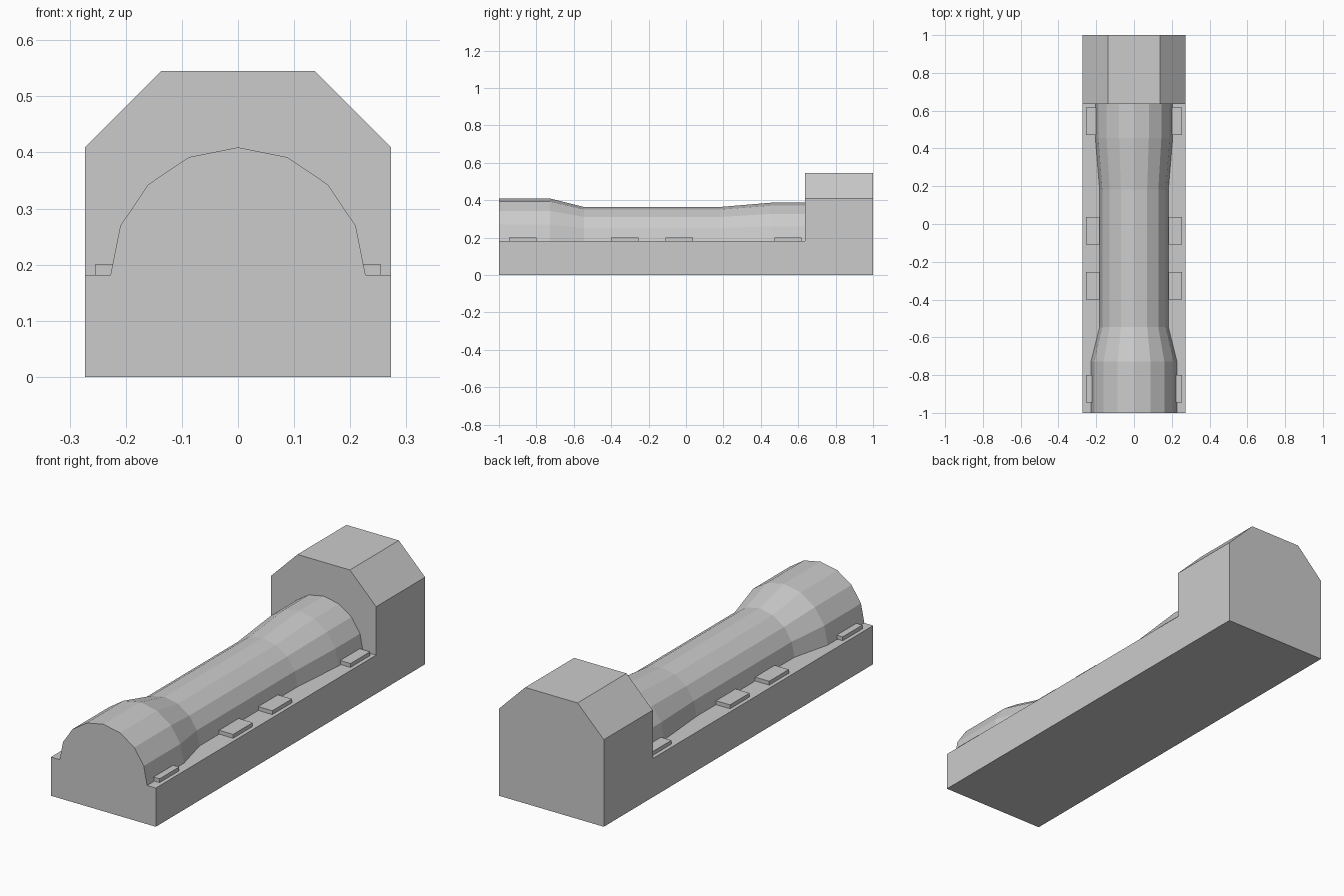
import bpy, bmesh, math

if "Cube" in bpy.data.objects:
    bpy.data.objects.remove(bpy.data.objects["Cube"])

U = 1 / 11            # base grid unit
W = 3 * U             # half width of the base
LEDGE = 2 * U         # height of the ledge


def finish(name, bm):
    bmesh.ops.recalc_face_normals(bm, faces=bm.faces)
    mesh = bpy.data.meshes.new(name)
    bm.to_mesh(mesh)
    bm.free()
    obj = bpy.data.objects.new(name, mesh)
    bpy.context.collection.objects.link(obj)
    return obj


def ring(bm, points, y):
    return [bm.verts.new((x, y, z)) for x, z in points]


def bridge(bm, a, b):
    n = len(a)
    for i in range(n):
        bm.faces.new((a[i], a[(i + 1) % n], b[(i + 1) % n], b[i]))


def barrel_profile(r):
    # base outline with an 8-segment half-round barrel on top
    arc = [(-r * math.cos(math.pi * i / 8), LEDGE + r * math.sin(math.pi * i / 8))
           for i in range(9)]
    return [(-W, 0), (-W, LEDGE)] + arc + [(W, LEDGE), (W, 0)]


# Base and barrel: lofted cross-sections along y (y, barrel radius)
bm = bmesh.new()
sections = [(-11, 2.5), (-8, 2.5), (-6, 2), (2, 2), (5, 2.25), (7, 2.25)]
rings = [ring(bm, barrel_profile(r * U), y * U) for y, r in sections]
bm.faces.new(rings[0])
for a, b in zip(rings, rings[1:]):
    bridge(bm, a, b)

# Rear block with chamfered top, sharing the last section of the base
last = rings[-1]
cap = [(-W, 4.5 * U), (-1.5 * U, 6 * U), (1.5 * U, 6 * U), (W, 4.5 * U)]
upper = ring(bm, cap, 7 * U)
bm.faces.new(last[1:-1] + upper[::-1])
back = ring(bm, [(-W, 0), (-W, LEDGE)] + cap + [(W, LEDGE), (W, 0)], 1)
bridge(bm, last[:2] + upper + last[-2:], back)
bm.faces.new(back)
finish("body", bm)

# Small flat tabs along both ledges
for i, y in enumerate((-0.873, -0.327, -0.036, 0.545)):
    bm = bmesh.new()
    bmesh.ops.create_cube(bm, size=1)
    for v in bm.verts:
        v.co = (2.4 * U + v.co.x * 0.8 * U, y + v.co.y * 1.6 * U,
                LEDGE + 0.1 * U + v.co.z * 0.2 * U)
    tab = finish(f"ledge_tab_{i + 1}", bm)
    mirror = tab.modifiers.new("Mirror", 'MIRROR')
    mirror.use_axis = (True, False, False)
